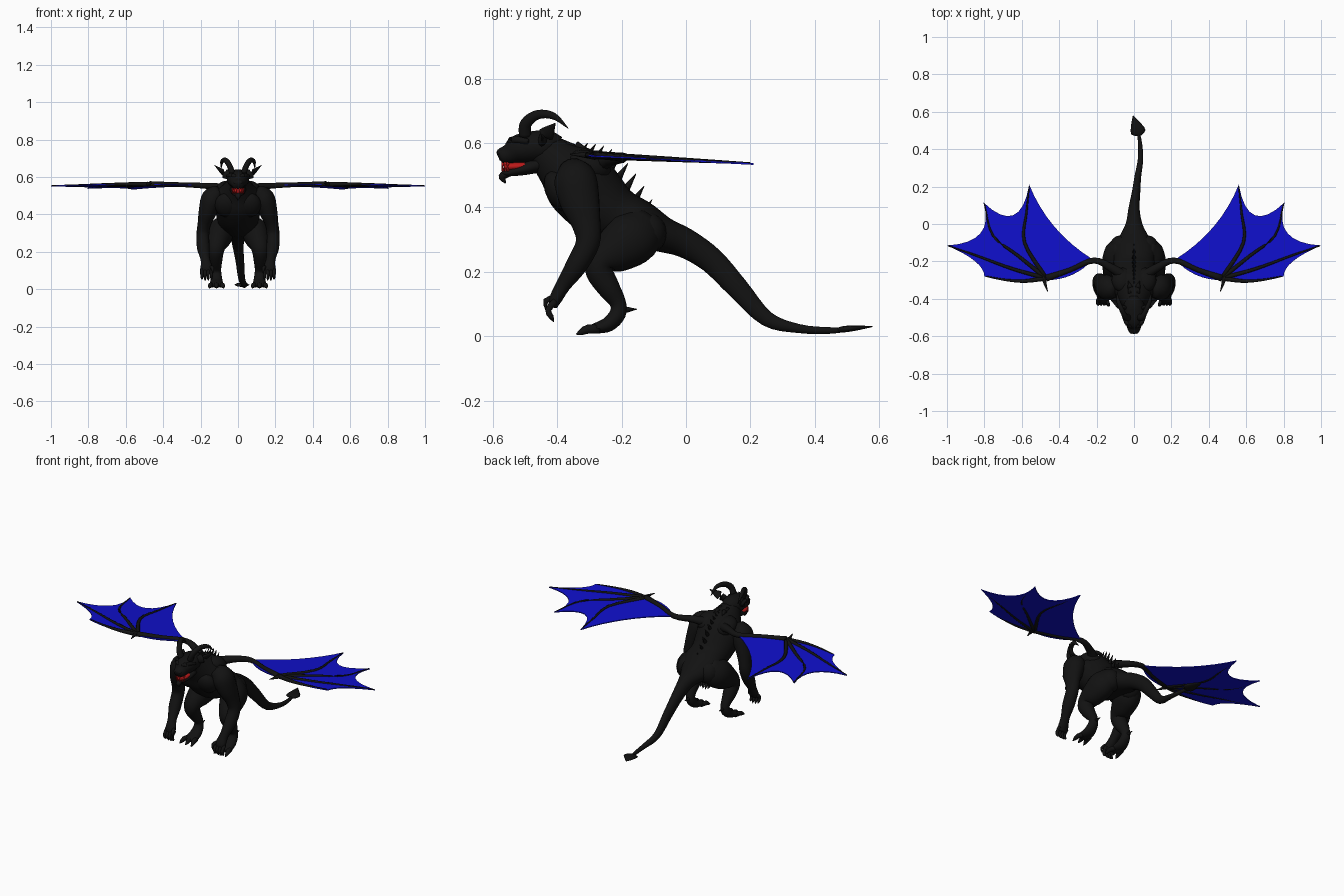
import bpy
import bmesh
import math
from mathutils import Vector, Matrix

default_cube = bpy.data.objects.get("Cube")
if default_cube:
    bpy.data.objects.remove(default_cube, do_unlink=True)


def make_material(name, red, green, blue):
    material = bpy.data.materials.new(name)
    material.use_nodes = True
    colour = (red, green, blue, 1)
    material.diffuse_color = colour
    shader = material.node_tree.nodes["Principled BSDF"]
    shader.inputs["Base Color"].default_value = colour
    shader.inputs["Roughness"].default_value = 0.8
    return material


HIDE = make_material("black hide", 0.006, 0.006, 0.006)
MEMBRANE = make_material("blue membrane", 0.005, 0.005, 0.6)
MOUTH = make_material("red mouth", 0.5, 0.01, 0.01)


def finish(name, bm, material, mirrored=False, smooth=True):
    """Turn a bmesh into an object, mirrored across x when asked."""
    bmesh.ops.recalc_face_normals(bm, faces=bm.faces)
    for face in bm.faces:
        face.smooth = smooth
    mesh = bpy.data.meshes.new(name)
    bm.to_mesh(mesh)
    bm.free()
    mesh.materials.append(material)
    part = bpy.data.objects.new(name, mesh)
    bpy.context.scene.collection.objects.link(part)
    if mirrored:
        mirror = part.modifiers.new("Mirror", "MIRROR")
        mirror.use_mirror_merge = False
    return part


def spline(points, steps):
    """Catmull-Rom samples through points of any dimension."""
    pts = [Vector(p) for p in points]
    pts = [pts[0] * 2 - pts[1]] + pts + [pts[-1] * 2 - pts[-2]]
    result = []
    for a, b, c, d in zip(pts, pts[1:], pts[2:], pts[3:]):
        for step in range(steps):
            t = step / steps
            result.append(b + (c - a) * (t / 2)
                          + (a * 2 - b * 5 + c * 4 - d) * (t * t / 2)
                          + (b * 3 - a - c * 3 + d) * (t ** 3 / 2))
    return result + [pts[-2]]


def limb(name, points, material=HIDE, mirrored=False, sides=14, steps=4):
    """Loft ellipses along a path of (x, y, z, half width, half depth)."""
    samples = spline(points, steps)
    centres = [s.to_3d() if len(s) == 3 else Vector(s[:3]) for s in samples]
    bm = bmesh.new()
    rings = []
    for i, (centre, sample) in enumerate(zip(centres, samples)):
        before = centres[max(i - 1, 0)]
        after = centres[min(i + 1, len(centres) - 1)]
        along = (after - before).normalized()
        across = Vector((1, 0, 0))
        if abs(along.x) > 0.75:
            across = Vector((0, 1, 0))
        across = (across - along * across.dot(along)).normalized()
        upward = along.cross(across)
        wide, deep = max(sample[3], 0.001), max(sample[4], 0.001)
        ring = []
        for k in range(sides):
            angle = math.tau * k / sides
            ring.append(bm.verts.new(centre + across * wide * math.cos(angle)
                                     + upward * deep * math.sin(angle)))
        rings.append(ring)
    for low, high in zip(rings, rings[1:]):
        for k in range(sides):
            n = (k + 1) % sides
            bm.faces.new((low[k], low[n], high[n], high[k]))
    bm.faces.new(rings[0])
    bm.faces.new(rings[-1])
    return finish(name, bm, material, mirrored)


def spike(name, base, tip, radius, material=HIDE, mirrored=False):
    """A short pointed cone between two positions."""
    return limb(name, [(*base, radius, radius), (*tip, 0.001, 0.001)],
                material, mirrored, sides=7, steps=1)


def muscle(name, centre, size, lean=0):
    """A mirrored ellipsoid swelling, leaned about the x axis."""
    bm = bmesh.new()
    matrix = (Matrix.Translation(centre) @ Matrix.Rotation(lean, 4, "X")
              @ Matrix.Diagonal((*size, 1)))
    bmesh.ops.create_uvsphere(bm, u_segments=16, v_segments=10, radius=1,
                              matrix=matrix)
    return finish(name, bm, HIDE, mirrored=True)


# Torso running from the neck through the rump into the long tail
limb("torso_and_tail", [
    (0, -.48, .585, .045, .045), (0, -.44, .57, .055, .06),
    (0, -.395, .535, .085, .08), (0, -.34, .485, .13, .11),
    (0, -.27, .41, .12, .105), (0, -.21, .37, .11, .09),
    (0, -.14, .345, .115, .075), (0, -.07, .315, .08, .055),
    (0, 0, .288, .045, .046), (0, .08, .235, .03, .04),
    (.01, .16, .15, .023, .034), (.02, .25, .055, .018, .024),
    (.035, .35, .024, .014, .014), (.03, .45, .018, .01, .01),
    (.01, .53, .025, .005, .005)], sides=20)
limb("tail_spade", [(.03, .47, .02, .006, .006), (.024, .49, .022, .04, .01),
                    (.01, .53, .026, .028, .008),
                    (-.005, .58, .03, .001, .001)], sides=8, steps=2)

# Muscle masses
muscle("shoulder_blade", (.06, -.3, .53), (.06, .07, .045), -.4)
muscle("chest_muscle", (.06, -.39, .45), (.065, .045, .07), .5)
muscle("rump_muscle", (.07, -.12, .32), (.06, .06, .065))

# Head with brow, jaw, mouth and beard
limb("head", [(0, -.39, .585, .03, .035), (0, -.43, .59, .055, .05),
              (0, -.48, .587, .06, .05), (0, -.52, .58, .052, .046),
              (0, -.55, .565, .038, .033), (0, -.575, .56, .028, .024),
              (0, -.583, .557, .012, .012)])
limb("lower_jaw", [(0, -.44, .54, .045, .03), (0, -.5, .52, .04, .02),
                   (0, -.55, .508, .028, .012), (0, -.57, .506, .012, .006)])
limb("mouth_lining", [(0, -.47, .53, .03, .012), (0, -.53, .527, .034, .014),
                      (0, -.56, .526, .024, .013), (0, -.566, .526, .01, .01)],
     MOUTH)
limb("brow", [(.01, -.55, .6, .008, .008), (.035, -.535, .61, .012, .012),
              (.06, -.49, .605, .006, .008)], mirrored=True, sides=8)
muscle("nostril", (.014, -.575, .57), (.012, .012, .01))
limb("beard", [(0, -.55, .508, .018, .012), (0, -.57, .495, .014, .012),
               (0, -.56, .475, .002, .002)], sides=8)
for i in range(3):
    x, y = .008 + .01 * i, -.568 + .008 * i
    spike("upper_tooth", (x, y, .54), (x, y - .004, .519), .005, MOUTH, True)
    spike("lower_tooth", (x, y, .512), (x, y - .004, .535), .004, MOUTH, True)

# Horns and ears
limb("horn", [(.03, -.5, .62, .016, .02), (.045, -.497, .66, .015, .019),
              (.065, -.46, .688, .013, .015), (.085, -.41, .683, .01, .011),
              (.09, -.365, .645, .001, .001)], mirrored=True, sides=10)
limb("ear", [(.045, -.45, .605, .012, .02), (.08, -.435, .625, .01, .026),
             (.125, -.405, .662, .001, .001)], mirrored=True, sides=8)

# Row of spines down the back
for i in range(9):
    t = i / 8
    y, z = -.33 + .2 * t, .578 - .175 * t + .05 * math.sin(math.pi * t)
    spike("back_spine", (0, y - .01, z - .03), (0, y + .025, z + .022), .014)
for i in range(4):
    y = -.43 + .03 * i
    spike("neck_tuft", (.02, y, .59), (.03, y + .035, .605 - .008 * i), .016,
          mirrored=True)

# Arms with clawed fingers
limb("arm", [(.1, -.36, .53, .03, .035), (.135, -.345, .49, .058, .066),
             (.16, -.33, .42, .05, .063), (.18, -.31, .35, .036, .046),
             (.188, -.305, .29, .034, .038), (.185, -.34, .22, .034, .034),
             (.175, -.38, .16, .025, .024), (.168, -.405, .115, .032, .02),
             (.168, -.412, .09, .028, .012)], mirrored=True)
for i in range(4):
    x = .142 + .017 * i
    drop = .008 * abs(i - 1.5)
    limb("finger", [(x, -.405, .11, .01, .011), (x, -.428, .082, .009, .01),
                    (x, -.418, .06, .007, .008),
                    (x, -.41, .04 + drop, .001, .001)],
         mirrored=True, sides=7, steps=2)
limb("thumb", [(.145, -.405, .12, .01, .01), (.135, -.435, .11, .009, .009),
               (.135, -.435, .08, .001, .001)],
     mirrored=True, sides=7, steps=2)

# Hind legs with clawed toes and a heel spur
limb("leg", [(.06, -.12, .36, .045, .06), (.09, -.16, .31, .07, .085),
             (.105, -.215, .27, .065, .075), (.115, -.26, .235, .052, .052),
             (.12, -.268, .2, .044, .044), (.12, -.24, .15, .036, .036),
             (.116, -.212, .105, .026, .026), (.115, -.212, .07, .028, .026),
             (.115, -.24, .038, .034, .024), (.115, -.28, .025, .038, .017),
             (.115, -.305, .02, .028, .01)], mirrored=True)
for i in (-1, 0, 1):
    x = .115 + .024 * i
    limb("toe", [(x, -.27, .022, .013, .014), (x + .008 * i, -.305, .022, .013, .014),
                 (x + .012 * i, -.325, .013, .009, .01),
                 (x + .014 * i, -.34, .006, .002, .002)],
         mirrored=True, sides=8, steps=2)
spike("heel_spur", (.115, -.2, .082), (.115, -.152, .084), .014, mirrored=True)


# Wings: a tilted sheet, with bones lying along it
def wing_height(y):
    return .56 - .05 * (y + .3)


def wing_bone(name, path, start, end):
    points = []
    for i, (x, y) in enumerate(path):
        radius = start + (end - start) * i / (len(path) - 1)
        points.append((x, y, wing_height(y) + .002, radius, radius))
    limb(name, points, mirrored=True, sides=8)


WRIST = (.47, -.29)
limb("wing_arm", [(.05, -.28, .53, .03, .03), (.12, -.235, .548, .022, .02),
                  (.215, -.195, .555, .016, .015),
                  (.34, -.245, .56, .013, .013),
                  (*WRIST, .564, .018, .014)], mirrored=True, sides=10)
wing_bone("wing_thumb", [(.485, -.28), (.475, -.32), (.462, -.36)], .014, .002)
wing_bone("inner_finger", [WRIST, (.585, -.1), (.575, .06), (.56, .2)],
          .012, .003)
wing_bone("middle_finger", [WRIST, (.62, -.17), (.755, -.06), (.8, .11)],
          .012, .003)
wing_bone("outer_finger", [WRIST, (.65, -.24), (.84, -.17), (.995, -.116)],
          .012, .003)
wing_bone("leading_finger", [WRIST, (.58, -.305), (.68, -.3), (.79, -.28)],
          .013, .003)

# Each edge bows through its middle control point to the next tip
edges = [((.22, -.19), (.46, -.04), (.56, .21)),
         ((.56, .21), (.61, -.07), (.805, .115)),
         ((.805, .115), (.74, -.1), (1, -.115)),
         ((1, -.115), (.8, -.2), (.8, -.28)),
         ((.8, -.28), (.63, -.33), (.47, -.3)),
         ((.47, -.3), (.32, -.3), (.22, -.19))]
bm = bmesh.new()
outline = []
for first, control, last in edges:
    a, b, c = Vector(first), Vector(control), Vector(last)
    for step in range(8):
        t = step / 8
        p = a * (1 - t) ** 2 + b * (2 * t * (1 - t)) + c * t * t
        outline.append(bm.verts.new((p.x, p.y, wing_height(p.y))))
sheet = bm.faces.new(outline)
bmesh.ops.triangulate(bm, faces=[sheet])
wing = finish("wing_membrane", bm, MEMBRANE, mirrored=True, smooth=False)
solid = wing.modifiers.new("Thickness", "SOLIDIFY")
solid.thickness = 0.005
solid.offset = 0
